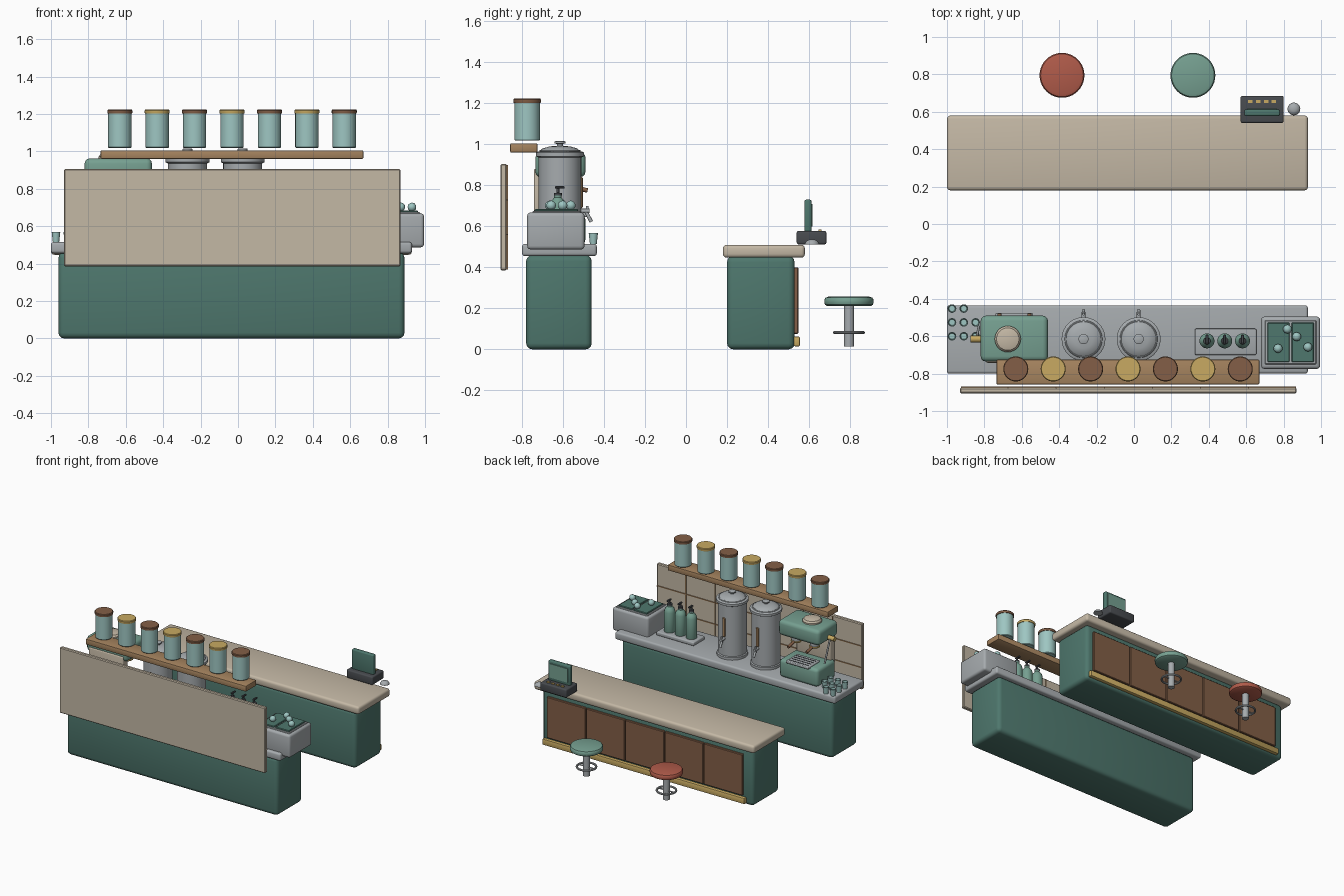
import bpy, bmesh, math
from mathutils import Vector, Matrix

if "Cube" in bpy.data.objects:
    bpy.data.objects.remove(bpy.data.objects["Cube"])


def colour(name, r, g, b):
    lin = [(c / 255 / 12.92) if c < 11 else ((c / 255 + 0.055) / 1.055) ** 2.4 for c in (r, g, b)]
    m = bpy.data.materials.new(name)
    m.use_nodes = True
    m.diffuse_color = (*lin, 1)
    m.node_tree.nodes["Principled BSDF"].inputs["Base Color"].default_value = (*lin, 1)
    return m


GREEN = colour("deep green", 78, 119, 109)
CREAM = colour("cream stone", 196, 184, 165)
MINT = colour("mint enamel", 118, 160, 145)
STEEL = colour("steel", 166, 171, 174)
DARK = colour("charcoal", 72, 75, 79)
GLASS = colour("pale aqua", 158, 198, 194)
BROWN = colour("dark wood", 131, 95, 71)
GOLD = colour("brass", 200, 170, 98)
WOOD = colour("light wood", 166, 132, 95)
RED = colour("red leather", 176, 91, 74)
made = []


def finish(name, bm, mat):
    bmesh.ops.recalc_face_normals(bm, faces=bm.faces)
    me = bpy.data.meshes.new(name)
    bm.to_mesh(me)
    bm.free()
    me.materials.append(mat)
    ob = bpy.data.objects.new(name, me)
    bpy.context.collection.objects.link(ob)
    made.append(ob)
    return ob


def box(name, mat, x, y, z, bevel=0.0, segments=3):
    """Box from (min, max) ranges with rounded edges."""
    bm = bmesh.new()
    bmesh.ops.create_cube(bm, size=1)
    for v in bm.verts:
        v.co = Vector([(a + b) / 2 + c * (b - a) for c, (a, b) in zip(v.co, (x, y, z))])
    if bevel:
        bmesh.ops.bevel(bm, geom=bm.edges[:], offset=bevel, segments=segments, profile=0.5, affect='EDGES')
    return finish(name, bm, mat)


def lathe(name, mat, x, y, profile, sides=28):
    """Turned solid from (radius, height) points."""
    bm = bmesh.new()
    rings = [[bm.verts.new((x + r * math.cos(t * math.tau / sides), y + r * math.sin(t * math.tau / sides), z))
              for t in range(sides)] for r, z in profile]
    for a, b in zip(rings, rings[1:]):
        for i in range(sides):
            j = (i + 1) % sides
            bm.faces.new((a[i], a[j], b[j], b[i]))
    bm.faces.new(rings[0])
    bm.faces.new(rings[-1])
    return finish(name, bm, mat)


def rod(name, mat, start, end, r, r2=None, sides=14):
    a, b = Vector(start), Vector(end)
    bm = bmesh.new()
    turn = (b - a).to_track_quat('Z', 'Y').to_matrix().to_4x4()
    bmesh.ops.create_cone(bm, cap_ends=True, segments=sides, radius1=r, radius2=r2 or r, depth=(b - a).length,
                          matrix=Matrix.Translation((a + b) / 2) @ turn)
    return finish(name, bm, mat)


def ring(name, mat, x, y, z, R, r):
    bpy.ops.mesh.primitive_torus_add(location=(x, y, z), major_radius=R, minor_radius=r,
                                     major_segments=32, minor_segments=8)
    ob = bpy.context.object
    ob.name = name
    ob.data.materials.append(mat)
    made.append(ob)


# Work counter, splash wall and tile joints
box("work_counter_body", GREEN, (-.96, .89), (-.78, -.46), (0, .46), .03)
box("work_counter_top", STEEL, (-1, .93), (-.8, -.435), (.455, .515), .014)
box("splash_wall", CREAM, (-.93, .87), (-.905, -.875), (.385, .905), .006, 1)
for i in range(1, 7):
    x = -.93 + i * 1.8 / 7
    box("tile_joint_upright", WOOD, (x - .003, x + .003), (-.876, -.869), (.39, .9))
for z in (.56, .73):
    box("tile_joint_level", WOOD, (-.925, .865), (-.876, -.869), (z - .003, z + .003))

# Shelf with canisters
box("shelf", WOOD, (-.735, .67), (-.858, -.725), (.96, 1.005), .006, 2)
for i in range(7):
    x = -.632 + i * .2
    lathe("canister", GLASS, x, -.775, [(.058, 1.018), (.062, 1.022), (.062, 1.205)])
    lathe("canister_lid", GOLD if i % 2 else BROWN, x, -.775,
          [(.066, 1.203), (.067, 1.207), (.067, 1.219), (.063, 1.224)])

# Serving counter with plank front and brass kick rail
box("serving_counter_body", GREEN, (-.96, .89), (.2, .53), (0, .455), .03)
box("serving_counter_top", CREAM, (-1, .93), (.18, .58), (.447, .51), .018)
planks = 5
width = 1.72 / planks
for i in range(planks):
    x = -.88 + i * width
    box("front_plank", BROWN, (x + .003, x + width - .003), (.525, .548), (.075, .4), .004, 1)
box("kick_rail", GOLD, (-.9, .87), (.525, .556), (.015, .062), .006, 2)

# Stools
for x, mat in ((-.385, RED), (.315, MINT)):
    lathe("stool_seat", mat, x, .795, [(.108, .212), (.117, .218), (.12, .228), (.12, .242), (.114, .252), (.1, .257)], 40)
    lathe("stool_post", STEEL, x, .795, [(.025, .013), (.025, .213)], 20)
    ring("stool_foot_ring", STEEL, x, .795, .082, .07, .008)
    for s in (-1, 1):
        rod("foot_ring_spoke", STEEL, (x, .795, .082), (x + s * .07, .795, .082), .005)

# Till and call bell
box("till_base", DARK, (.57, .8), (.54, .685), (.512, .578), .01)
box("till_screen", GREEN, (.59, .78), (.578, .612), (.57, .73), .008)
box("till_screen_face", MINT, (.605, .765), (.611, .618), (.6, .71))
for i in range(4):
    x = .622 + i * .042
    box("till_key", GOLD, (x - .012, x + .012), (.647, .662), (.575, .585))
lathe("call_bell", STEEL, .855, .615, [(.034, .512), (.034, .517), (.027, .529), (.012, .536)])

# Coffee machine
box("machine_base", MINT, (-.81, -.47), (-.72, -.49), (.513, .655), .025)
box("machine_back", CREAM, (-.79, -.49), (-.742, -.68), (.62, .88), .008)
box("machine_hood", MINT, (-.82, -.46), (-.735, -.49), (.84, .962), .028)
box("drip_tray", STEEL, (-.74, -.54), (-.62, -.475), (.645, .665), .006)
for i in range(4):
    y = -.59 + i * .03
    box("drip_slot", DARK, (-.725, -.555), (y - .004, y + .004), (.664, .667))
lathe("bean_lid", CREAM, -.675, -.615, [(.07, .955), (.07, .972), (.06, .985), (.035, .992)])
for x in (-.72, -.56):
    lathe("group_head", STEEL, x, -.58, [(.034, .785), (.034, .845)])
    ring("group_collar", GOLD, x, -.58, .79, .034, .006)
    rod("filter_handle", BROWN, (x, -.55, .79), (x, -.48, .775), .011)
rod("steam_knob", GOLD, (-.875, -.615, .87), (-.81, -.615, .87), .018)
rod("steam_wand", STEEL, (-.84, -.6, .865), (-.83, -.55, .69), .007)

# Cups
for row in range(3):
    for col in range(3 if row else 2):
        lathe("cup", GLASS, -.973 + col * .063, -.452 - row * .074,
              [(.017, .514), (.023, .568), (.019, .568), (.016, .53)], 18)

# Urns
for x in (-.27, .025):
    lathe("urn_body", STEEL, x, -.615, [(.112, .514), (.112, .535), (.104, .54), (.104, .935), (.117, .942),
                                        (.117, .96), (.108, .966)], 40)
    lathe("urn_lid", STEEL, x, -.615, [(.1, .965), (.085, .98), (.05, .99), (.014, .993), (.014, 1.002),
                                       (.027, 1.005), (.027, 1.013), (.02, 1.016)], 32)
    ring("urn_lid_rim", STEEL, x, -.615, .967, .095, .006)
    box("urn_gauge", WOOD, (x - .012, x + .012), (-.518, -.503), (.69, .84), .004, 1)
    rod("urn_tap", STEEL, (x, -.52, .675), (x, -.47, .675), .011)
    rod("urn_spout", STEEL, (x, -.492, .68), (x, -.462, .622), .009)
    rod("tap_lever", STEEL, (x, -.482, .675), (x, -.482, .7), .007)

# Syrup bottles
box("syrup_tray", STEEL, (.325, .655), (-.7, -.56), (.513, .543), .008)
for x in (.39, .485, .58):
    lathe("syrup_bottle", MINT, x, -.625, [(.038, .54), (.04, .545), (.04, .7), (.034, .722), (.018, .74), (.018, .752)])
    lathe("pump_collar", DARK, x, -.625, [(.019, .75), (.019, .763), (.007, .764), (.007, .79)], 16)
    box("pump_nozzle", DARK, (x - .008, x + .008), (-.64, -.592), (.784, .796), .003, 1)

# Ice bin
box("ice_bin", STEEL, (.68, .995), (-.775, -.495), (.487, .668), .018)
box("ice_bin_rim", STEEL, (.7, .975), (-.75, -.515), (.66, .675), .004, 1)
for x in ((.713, .832), (.843, .962)):
    box("ice_tray", GREEN, x, (-.738, -.527), (.67, .684), .004, 1)
for x, y in ((.82, -.562), (.87, -.602), (.77, -.665), (.93, -.658)):
    bm = bmesh.new()
    bmesh.ops.create_icosphere(bm, subdivisions=2, radius=.024, matrix=Matrix.Translation((x, y, .702)))
    finish("ice_ball", bm, GLASS)

# Smooth shading with sharp edges kept
bpy.ops.object.select_all(action='DESELECT')
for ob in made:
    ob.select_set(True)
bpy.context.view_layer.objects.active = made[0]
bpy.ops.object.shade_smooth_by_angle(angle=math.radians(35))
